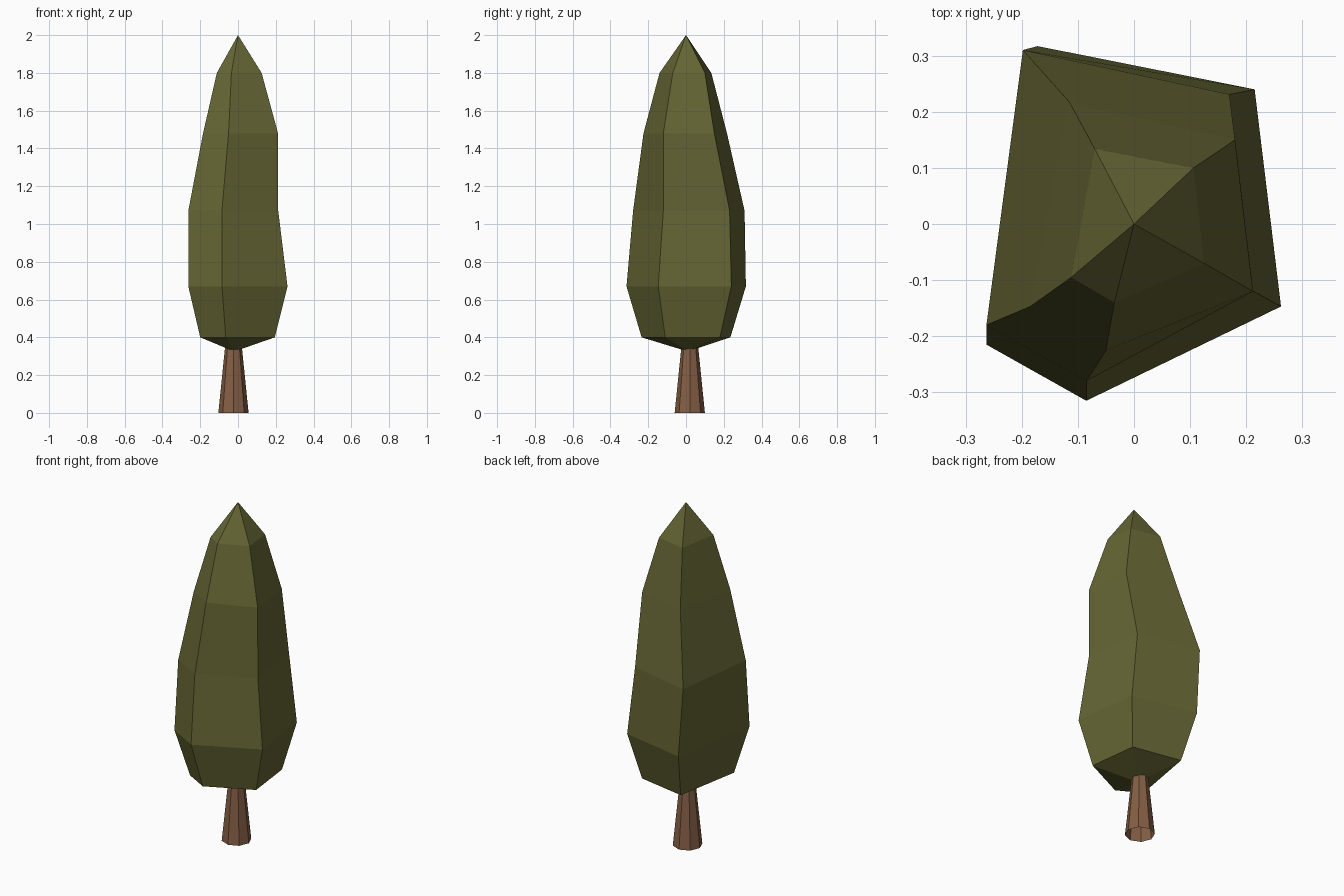
import bpy, bmesh, math
from mathutils import Vector

if "Cube" in bpy.data.objects:
    bpy.data.objects.remove(bpy.data.objects["Cube"])


def material(name, rgb):
    m = bpy.data.materials.new(name)
    m.diffuse_color = (*rgb, 1)
    m.use_nodes = True
    m.node_tree.nodes["Principled BSDF"].inputs["Base Color"].default_value = m.diffuse_color
    return m


def loft(name, rings, mat, bottom=None, top=None):
    """Skin a stack of rings, with optional end points closing it."""
    bm = bmesh.new()
    loops = [[bm.verts.new(p) for p in ring] for ring in rings]
    n = len(loops[0])
    for lo, hi in zip(loops, loops[1:]):
        for i in range(n):
            j = (i + 1) % n
            bm.faces.new((lo[i], lo[j], hi[j], hi[i]))
    if bottom:
        v = bm.verts.new(bottom)
        for i in range(n):
            bm.faces.new((v, loops[0][(i + 1) % n], loops[0][i]))
    if top:
        v = bm.verts.new(top)
        for i in range(n):
            bm.faces.new((loops[-1][i], loops[-1][(i + 1) % n], v))
    me = bpy.data.meshes.new(name)
    bm.to_mesh(me)
    bm.free()
    me.materials.append(mat)
    ob = bpy.data.objects.new(name, me)
    bpy.context.collection.objects.link(ob)
    return ob


leaf = material("olive green", (0.13, 0.13, 0.035))
bark = material("bark brown", (0.235, 0.114, 0.060))

# Crown: irregular five-sided rings from bottom to top
crown = {
    0.40: [(-.20, -.16), (-.065, -.235), (.195, -.11), (.16, .18), (-.13, .235)],
    0.67: [(-.263, -.215), (-.085, -.315), (.262, -.147), (.215, .24), (-.172, .317)],
    1.07: [(-.263, -.18), (-.085, -.28), (.213, -.12), (.17, .231), (-.198, .31)],
    1.48: [(-.185, -.147), (-.05, -.225), (.212, -.12), (.18, .15), (-.115, .217)],
    1.80: [(-.112, -.095), (-.035, -.14), (.125, -.07), (.106, .10), (-.07, .134)],
}
rings = [[Vector((x, y, z)) for x, y in pts] for z, pts in crown.items()]
loft("crown", rings, leaf, bottom=(-.02, .01, .325), top=(0, 0, 2))


# Trunk: tapered eight-sided tube, slightly off centre, running into the crown
def circle(r, z):
    return [Vector((-.024 + r * math.cos(i * math.pi / 4),
                    .02 + r * math.sin(i * math.pi / 4), z)) for i in range(8)]


loft("trunk", [circle(.08, 0), circle(.045, .345)], bark)
